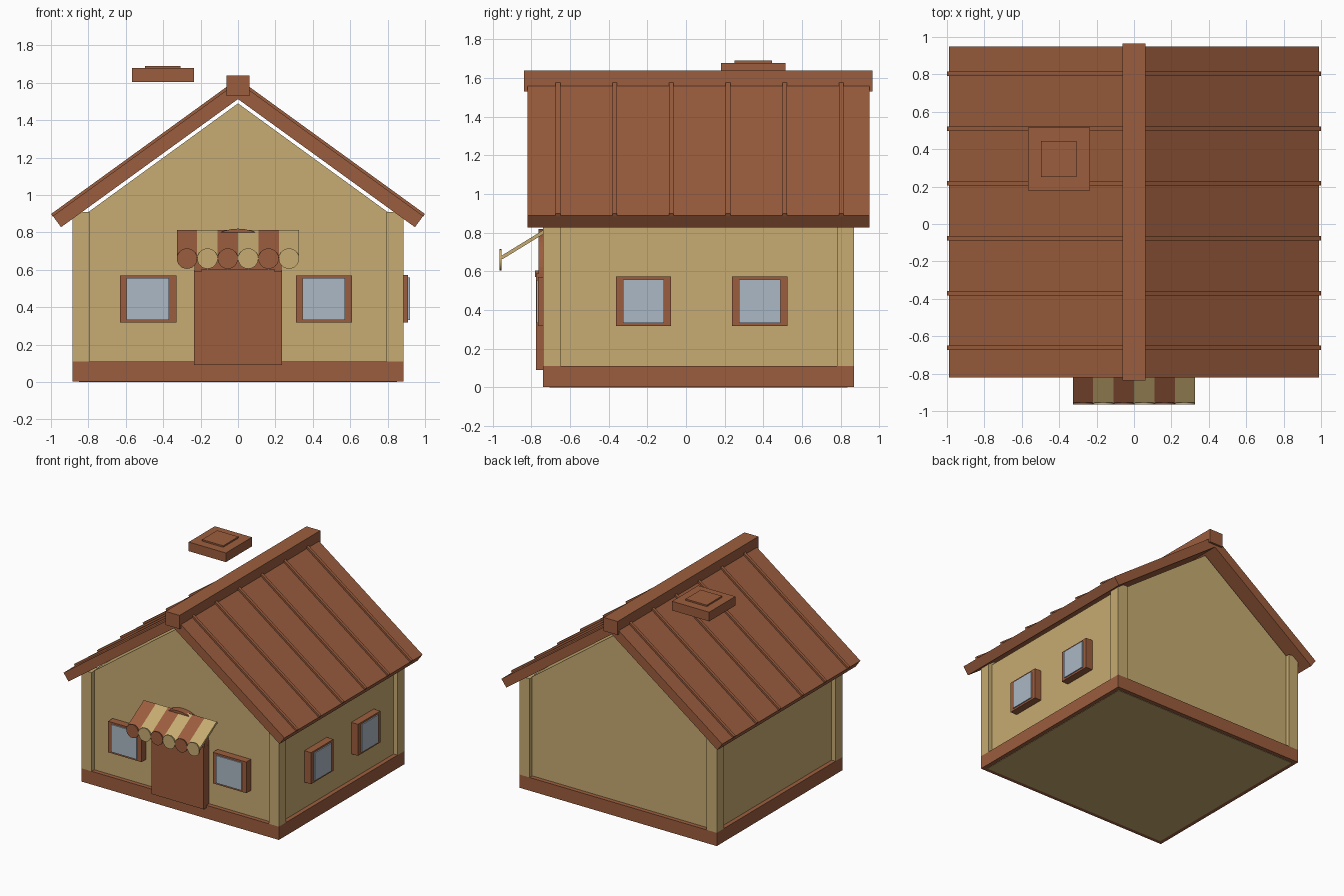
import bpy, bmesh, math
from mathutils import Matrix, Vector

if "Cube" in bpy.data.objects:
    bpy.data.objects.remove(bpy.data.objects["Cube"])


def material(name, rgb):
    m = bpy.data.materials.new(name)
    m.diffuse_color = (*rgb, 1)
    m.use_nodes = True
    m.node_tree.nodes["Principled BSDF"].inputs["Base Color"].default_value = m.diffuse_color
    return m


BROWN = material("brown_wood", (0.33, 0.11, 0.048))
TAN = material("tan_plaster", (0.57, 0.41, 0.165))
GLASS = material("pale_glass", (0.41, 0.48, 0.56))


def finish(name, bm, mat):
    bmesh.ops.recalc_face_normals(bm, faces=bm.faces)
    me = bpy.data.meshes.new(name)
    bm.to_mesh(me)
    bm.free()
    me.materials.append(mat)
    ob = bpy.data.objects.new(name, me)
    bpy.context.collection.objects.link(ob)
    return ob


def box(name, x, y, z, mat):
    """Box given by its (min, max) on every axis."""
    bm = bmesh.new()
    size = [b - a for a, b in (x, y, z)]
    mid = [(a + b) / 2 for a, b in (x, y, z)]
    bmesh.ops.create_cube(bm, size=1, matrix=Matrix.Translation(mid) @ Matrix.Diagonal((*size, 1)))
    return finish(name, bm, mat)


def prism(name, profile, y0, y1, mat):
    """Extrude an (x, z) outline along y."""
    bm = bmesh.new()
    face = bm.faces.new([bm.verts.new((x, y0, z)) for x, z in profile])
    out = bmesh.ops.extrude_face_region(bm, geom=[face])["geom"]
    bmesh.ops.translate(bm, vec=(0, y1 - y0, 0),
                        verts=[v for v in out if isinstance(v, bmesh.types.BMVert)])
    # extrude_face_region drops the first cap when it is interior: make sure it is closed
    bmesh.ops.holes_fill(bm, edges=[e for e in bm.edges if e.is_boundary])
    return finish(name, bm, mat)


def disc(name, center, r, depth, mat, sides=24):
    """Upright disc facing the front."""
    bm = bmesh.new()
    bmesh.ops.create_cone(bm, cap_ends=True, segments=sides, radius1=r, radius2=r, depth=depth,
                          matrix=Matrix.Translation(center) @ Matrix.Rotation(math.pi / 2, 4, "X"))
    for f in bm.faces:
        f.smooth = len(f.verts) == 4
    return finish(name, bm, mat)


# Walls, gable and plinth (the wall block shows on the underside)
box("walls", (-0.85, 0.85), (-0.705, 0.835), (0, 0.88), TAN)
prism("gable", [(-0.84, 0.88), (0.84, 0.88), (0, 1.49)], -0.705, 0.835, TAN)
box("plinth", (-0.885, 0.885), (-0.74, 0.87), (0.003, 0.11), BROWN)

# Square corner posts
for sx in (-1, 1):
    for label, y in (("front", -0.74), ("back", 0.78)):
        xs = sorted((sx * 0.795, sx * 0.885))
        box(f"{label}_post", xs, (y, y + 0.09), (0.11, 0.91), TAN)

# Roof slabs and battens, mirrored left and right
SLOPE = 0.724
for s in (-1, 1):
    prism("roof_slab", [(s * 0.99, 0.888), (s * 0.946, 0.828),
                        (0, 0.828 + 0.946 * SLOPE), (0, 0.888 + 0.99 * SLOPE)],
          -0.82, 0.95, BROWN)
    for i in range(6):
        y = -0.662 + i * 0.293
        prism("roof_batten", [(s * 0.99, 0.883), (s * 0.999, 0.899),
                              (s * 0.04, 0.899 + 0.959 * SLOPE), (s * 0.04, 0.883 + 0.95 * SLOPE)],
              y - 0.012, y + 0.012, BROWN)
box("ridge_cap", (-0.0625, 0.0625), (-0.838, 0.966), (1.53, 1.64), BROWN)

# Chimney cap, floating above the left slope
box("chimney_cap", (-0.568, -0.235), (0.18, 0.515), (1.604, 1.678), BROWN)
box("chimney_top", (-0.498, -0.308), (0.25, 0.445), (1.67, 1.69), BROWN)

# Front windows
for a in (-0.63, 0.31):
    box("front_window_frame", (a, a + 0.3), (-0.765, -0.70), (0.318, 0.57), BROWN)
    box("front_window_glass", (a + 0.035, a + 0.262), (-0.774, -0.765), (0.333, 0.556), GLASS)

# Right side windows
for a in (-0.363, 0.238):
    box("side_window_frame", (0.845, 0.91), (a, a + 0.286), (0.318, 0.573), BROWN)
    box("side_window_glass", (0.91, 0.919), (a + 0.037, a + 0.25), (0.333, 0.558), GLASS)

# Arched door with a crossbar
box("door", (-0.235, 0.235), (-0.775, -0.70), (0.09, 0.59), BROWN)
arch = [(0.235 * math.cos(t), 0.585 + 0.235 * math.sin(t))
        for t in (math.pi * i / 20 for i in range(21))]
prism("door_arch", arch, -0.762, -0.70, BROWN)
box("door_crossbar", (-0.195, 0.195), (-0.78, -0.76), (0.57, 0.605), BROWN)

# Striped awning with a scalloped edge, sloping down from the wall
W = 0.109
top, edge = Vector((0, -0.735, 0.805)), Vector((0, -0.955, 0.67))
span = edge - top
tilt = Matrix.Rotation(math.atan2(-span.z, -span.y), 4, "X")
for i in range(6):
    x = -0.327 + (i + 0.5) * W
    mat = (BROWN, TAN)[i % 2]
    bm = bmesh.new()
    bmesh.ops.create_cube(bm, size=1,
                          matrix=Matrix.Translation((top + edge) / 2 + Vector((x, 0, 0)))
                          @ tilt @ Matrix.Diagonal((W, span.length, 0.018, 1)))
    finish("awning_stripe", bm, mat)
    disc("awning_scallop", (x, -0.959, 0.66), W / 2, 0.01, mat)
